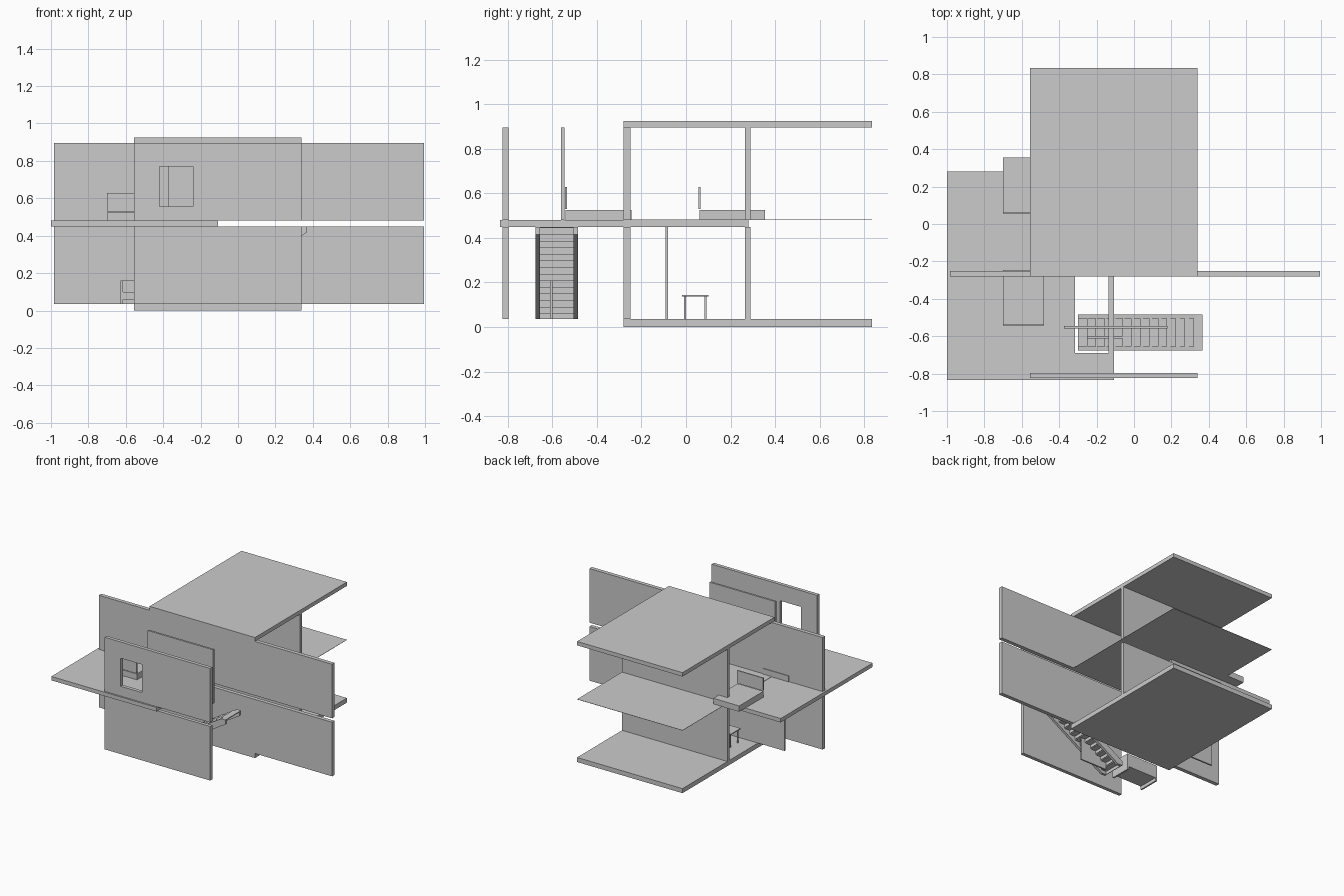
import bpy
import bmesh

cube = bpy.data.objects.get("Cube")
if cube:
    bpy.data.objects.remove(cube, do_unlink=True)

# Single plaster grey for the whole house
GREY = (0.6, 0.6, 0.6, 1.0)
plaster = bpy.data.materials.new("plaster_grey")
plaster.use_nodes = True
plaster.diffuse_color = GREY
plaster.node_tree.nodes["Principled BSDF"].inputs["Base Color"].default_value = GREY


def finish(name, bm):
    bmesh.ops.recalc_face_normals(bm, faces=bm.faces)
    mesh = bpy.data.meshes.new(name)
    bm.to_mesh(mesh)
    bm.free()
    mesh.materials.append(plaster)
    obj = bpy.data.objects.new(name, mesh)
    bpy.context.scene.collection.objects.link(obj)
    return obj


def box(name, xs, ys, zs):
    bm = bmesh.new()
    bmesh.ops.create_cube(bm, size=1)
    for v in bm.verts:
        v.co = [r[0] if c < 0 else r[1] for c, r in zip(v.co, (xs, ys, zs))]
    return finish(name, bm)


def extrude_y(name, outline, ys):
    bm = bmesh.new()
    face = bm.faces.new([bm.verts.new((x, ys[0], z)) for x, z in outline])
    new = bmesh.ops.extrude_face_region(bm, geom=[face])["geom"]
    moved = [g for g in new if isinstance(g, bmesh.types.BMVert)]
    bmesh.ops.translate(bm, verts=moved, vec=(0, ys[1] - ys[0], 0))
    return finish(name, bm)


def cut(obj, xs, ys, zs):
    cutter = box("cutter", xs, ys, zs)
    cutter.hide_render = True
    mod = obj.modifiers.new("opening", "BOOLEAN")
    mod.operation = "DIFFERENCE"
    mod.solver = "EXACT"
    mod.object = cutter
    bpy.context.view_layer.objects.active = obj
    bpy.ops.object.modifier_apply(modifier=mod.name)
    bpy.data.objects.remove(cutter, do_unlink=True)


LOWER, UPPER = (0.035, 0.45), (0.48, 0.895)
HOUSE_X, HOUSE_Y = (-0.555, 0.34), (-0.28, 0.835)
FRONT_Y = (-0.823, -0.796)

# Floors and roof
box("ground_floor", HOUSE_X, HOUSE_Y, (0, 0.035))
box("roof", HOUSE_X, HOUSE_Y, (0.895, 0.925))
box("upper_floor_sheet", HOUSE_X, HOUSE_Y, (0.48, 0.482))
terrace = box("terrace_slab", (-1, -0.107), (-0.835, 0.28), (0.45, 0.48))
cut(terrace, (-0.315, -0.135), (-0.69, -0.27), (0.4, 0.5))

# Walls on both storeys
for storey, zs in (("lower", LOWER), ("upper", UPPER)):
    box(storey + "_long_wall", (-0.985, 0.995), (-0.28, -0.25), zs)
    box(storey + "_rear_wall", HOUSE_X, (0.265, 0.29), zs)
    front = box(storey + "_front_wall", HOUSE_X, FRONT_Y, zs)
    if storey == "upper":
        cut(front, (-0.42, -0.24), (-0.9, -0.7), (0.555, 0.77))
    else:
        cut(front, (-0.6, -0.48), (-0.9, -0.7), (0, 0.365))
box("front_door", (-0.555, -0.48), FRONT_Y, (0.035, 0.365))
box("terrace_screen_wall", (-0.375, 0.18), (-0.56, -0.545), UPPER)
box("inner_partition", (-0.78, -0.225), (-0.092, -0.08), LOWER)

# Stairs climbing towards +x
STEPS, START, END = 14, -0.3, 0.365
run, rise = (END - START) / STEPS, (LOWER[1] - LOWER[0]) / STEPS
stringer = [(-0.3, 0.035), (-0.26, 0.035), (0.365, 0.415), (0.365, 0.45),
            (0.33, 0.45), (-0.3, 0.07)]
for side, y in (("right", -0.675), ("left", -0.505)):
    extrude_y(side + "_stringer", stringer, (y, y + 0.02))
for i in range(STEPS):
    x, z = START + i * run, LOWER[0] + i * rise
    box("stair_riser", (x, x + 0.005), (-0.655, -0.505), (z, z + rise))
    box("stair_tread", (x, x + run), (-0.655, -0.505), (z + rise - 0.006, z + rise))
box("stair_panel", (-0.25, -0.025), (-0.611, -0.6), (0.035, 0.215))

# Two beds with headboards
for name, y in (("front", -0.54), ("rear", 0.06)):
    box(name + "_bed", (-0.7, -0.48), (y, y + 0.295), (0.48, 0.525))
    box(name + "_headboard", (-0.7, -0.48), (y - 0.003, y + 0.005), (0.53, 0.628))

# Table
box("table_top", (-0.45, -0.22), (-0.018, 0.1), (0.137, 0.144))
for x in (-0.44, -0.238):
    for y in (-0.008, 0.084):
        box("table_leg", (x, x + 0.008), (y, y + 0.008), (0.035, 0.137))

# Sofa
box("sofa_seat", (-0.615, -0.372), (-0.66, -0.5), (0.06, 0.1))
box("sofa_back", (-0.615, -0.372), (-0.52, -0.5), (0.1, 0.16))
for x in (-0.627, -0.372):
    box("sofa_arm", (x, x + 0.012), (-0.66, -0.5), (0.035, 0.16))
